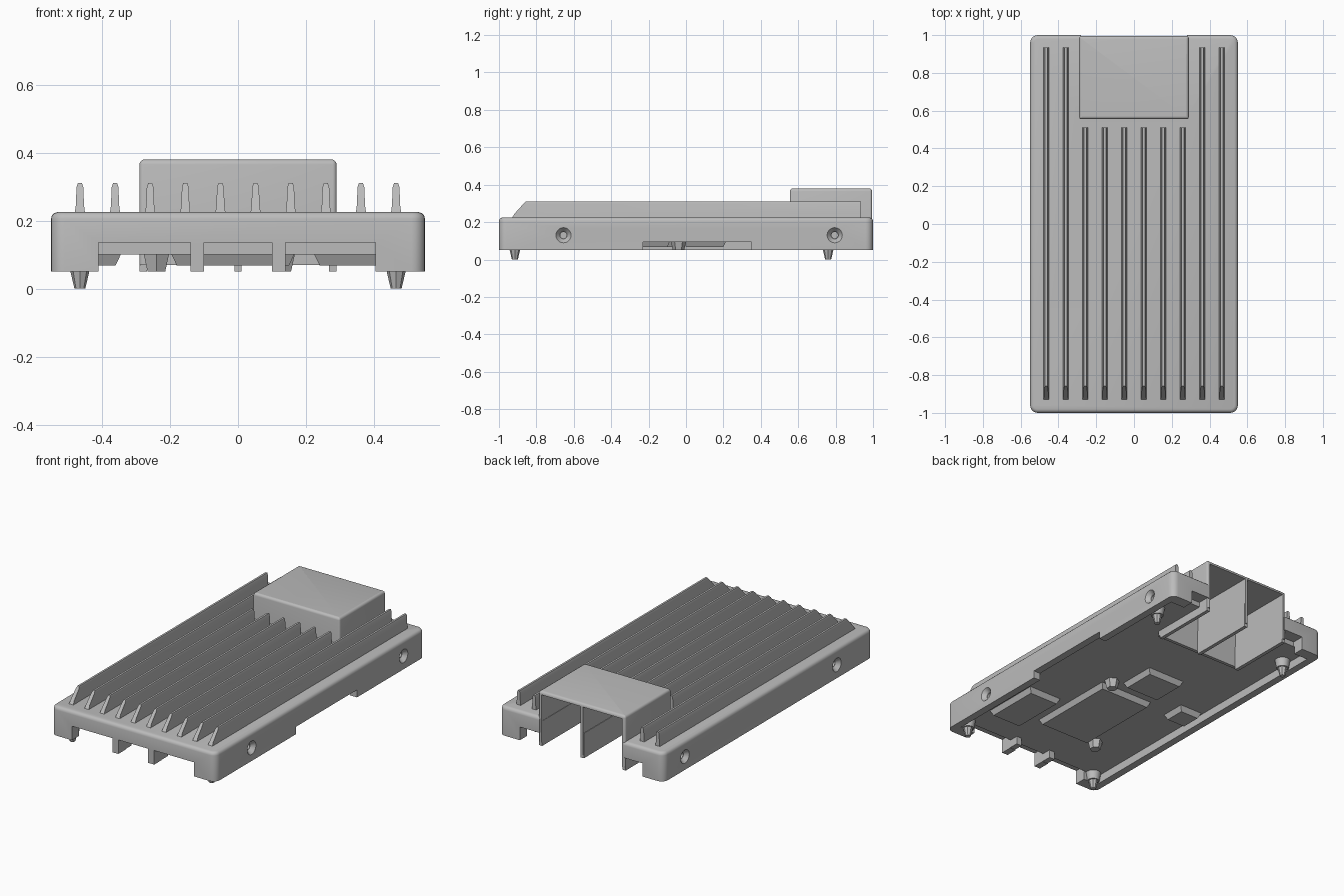
import bpy, bmesh, math
from mathutils import Matrix, Vector

old = bpy.data.objects.get("Cube")
if old:
    bpy.data.objects.remove(old, do_unlink=True)

grey = bpy.data.materials.new("light grey metal")
grey.use_nodes = True
colour = (0.5, 0.5, 0.5, 1)
grey.diffuse_color = colour
grey.node_tree.nodes["Principled BSDF"].inputs["Base Color"].default_value = colour


def finish(name, bm):
    bmesh.ops.recalc_face_normals(bm, faces=bm.faces)
    mesh = bpy.data.meshes.new(name)
    bm.to_mesh(mesh)
    bm.free()
    mesh.materials.append(grey)
    ob = bpy.data.objects.new(name, mesh)
    bpy.context.collection.objects.link(ob)
    return ob


def box(name, x0, x1, y0, y1, z0, z1, corner=0, top=0, draft=0):
    """Block with optional rounded corners, rounded top rim or drafted sides."""
    bm = bmesh.new()
    bmesh.ops.create_cube(bm, size=1)
    for v in bm.verts:
        d = draft if v.co.z < 0 else 0
        v.co = Vector((x1 - d if v.co.x > 0 else x0 + d,
                       y1 - d if v.co.y > 0 else y0 + d,
                       z1 if v.co.z > 0 else z0))
    if corner:
        edges = [e for e in bm.edges
                 if abs(e.verts[0].co.z - e.verts[1].co.z) > 1e-4]
        bmesh.ops.bevel(bm, geom=edges, offset=corner, segments=5,
                        profile=0.5, affect='EDGES')
    if top:
        edges = [e for e in bm.edges if all(v.co.z > z1 - 1e-4 for v in e.verts)]
        bmesh.ops.bevel(bm, geom=edges, offset=top, segments=3,
                        profile=0.5, affect='EDGES')
    return finish(name, bm)


def cone(name, loc, r1, r2, depth, sides=20, axis='Z'):
    """Cone or cylinder centred on loc; r1 is at the negative end."""
    bm = bmesh.new()
    turn = Matrix.Rotation(math.pi / 2, 4, 'Y') if axis == 'X' else Matrix()
    bmesh.ops.create_cone(bm, cap_ends=True, segments=sides, radius1=r1,
                          radius2=r2, depth=depth,
                          matrix=Matrix.Translation(loc) @ turn)
    return finish(name, bm)


def cut(ob, cutters):
    """Subtract the cutters from ob and remove them."""
    for c in cutters:
        c.hide_render = True
        mod = ob.modifiers.new("cut", 'BOOLEAN')
        mod.operation, mod.solver, mod.object = 'DIFFERENCE', 'EXACT', c
    graph = bpy.context.evaluated_depsgraph_get()
    mesh = bpy.data.meshes.new_from_object(ob.evaluated_get(graph))
    ob.modifiers.clear()
    ob.data = mesh
    for c in cutters:
        bpy.data.objects.remove(c, do_unlink=True)


def smooth(ob):
    bpy.ops.object.select_all(action='DESELECT')
    ob.select_set(True)
    bpy.context.view_layer.objects.active = ob
    bpy.ops.object.shade_smooth_by_angle(angle=math.radians(35))


# Case: rounded slab, open underneath
case = box("case", -.55, .55, -1, 1, .05, .225, .04, .02)
cutters = [box("pocket", -.505, .505, -.93, .93, -.1, .1)]
# Port openings in the front and back walls
for x0, x1 in ((-.41, -.14), (-.1, .1), (.14, .405)):
    cutters.append(box("port", x0, x1, -1.1, -.925, -.1, .135))
for s in (-1, 1):
    x0, x1 = sorted((s * .27, s * .41))
    cutters.append(box("back_port", x0, x1, .925, 1.1, -.1, .13))
# Opening for the cowl, and the slot in the left wall
cutters.append(box("cowl_opening", -.28, .28, .57, 1.1, -.1, .5))
cutters.append(box("side_slot", .45, .7, -.23, .35, -.1, .095))
# Countersunk screw holes in the side walls
for s in (-1, 1):
    for y in (-.655, .795):
        r1, r2 = (.02, .045) if s > 0 else (.045, .02)
        cutters.append(cone("countersink", (s * .54, y, .13), r1, r2, .03, axis='X'))
        cutters.append(cone("hole", (s * .5, y, .13), .017, .017, .1, axis='X'))
cut(case, cutters)
smooth(case)

# Drafted contact pads under the plate
pads = ((-.2, .17, -.65, -.08), (-.19, .07, -.02, .22),
        (.22, .45, -.75, -.38), (-.5, -.34, -.15, .01))
for i, (x0, x1, y0, y1) in enumerate(pads):
    box("contact_pad_%d" % (i + 1), x0, x1, y0, y1, .068, .11, draft=.02)

# Tabs between the front ports, running back under the plate
for side, x in (("right", -.12), ("left", .122)):
    box(side + "_front_tab", x - .018, x + .018, -.995, -.87, .052, .14)

# Cowl over the rear sockets, open at the back and below
cowl = box("cowl", -.29, .29, .555, .995, .07, .38, .012, .015)
cut(cowl, [box("bay", x0, x1, .575, 1.1, -.1, .36)
           for x0, x1 in ((-.27, -.008), (.008, .27))])
smooth(cowl)
for name, x in (("right", -.279), ("middle", 0), ("left", .279)):
    box(name + "_cowl_skirt", x - .011, x + .011, .575, .99, .05, .2)


# Cooling fins: flared base, narrow rounded top, sloping front end
def fin(name, x, end):
    bm = bmesh.new()
    profile = [(.016, .215), (.012, .245), (.010, .298), (.006, .31)]
    profile += [(-a, z) for a, z in reversed(profile)]
    rings = []
    for back in (False, True):
        rings.append([bm.verts.new((x + a, end if back else
                                    -.935 + max(0, z - .225) * .9, z))
                      for a, z in profile])
    n = len(profile)
    for i in range(n):
        j = (i + 1) % n
        bm.faces.new((rings[0][i], rings[0][j], rings[1][j], rings[1][i]))
    for ring in rings:
        bm.faces.new(ring)
    smooth(finish(name, bm))


for i in range(10):
    fin("fin_%d" % (i + 1), (i - 4.5) * .1033, .51 if 2 <= i <= 7 else .935)

# Locating pegs with bosses
for s in (-1, 1):
    for label, y in (("front", -.915), ("back", .76)):
        side = "left" if s > 0 else "right"
        smooth(cone("%s_%s_boss" % (label, side), (s * .465, y, .08), .035, .045, .06))
        cone("%s_%s_peg" % (label, side), (s * .465, y, .03), .016, .03, .06, 8)

# Contact posts under the plate
for i, (x, y) in enumerate(((.13, -.04), (-.24, -.63))):
    cone("contact_post_%d" % (i + 1), (x, y, .08), .03, .045, .06, 6)
